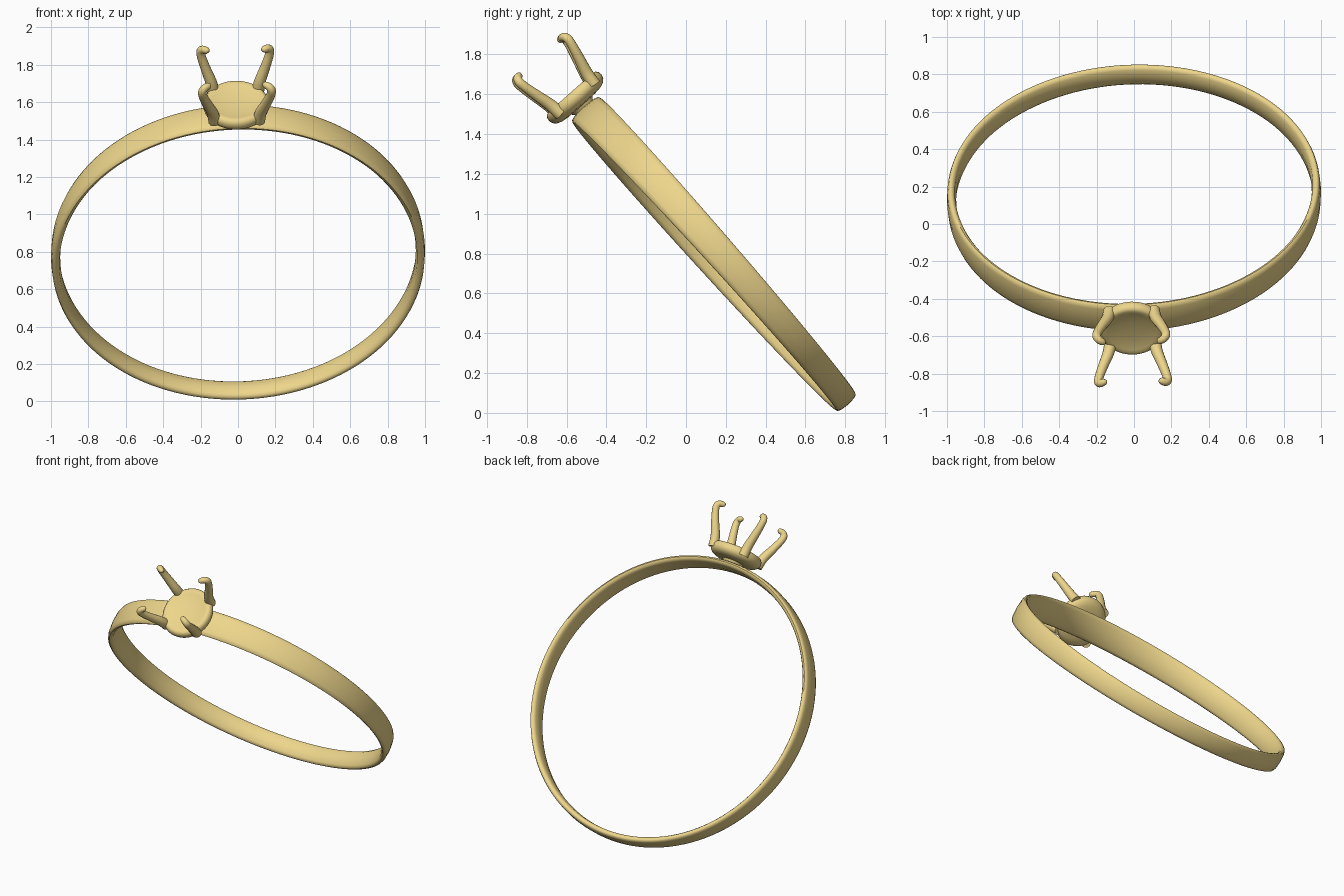
import bpy, bmesh, math
from mathutils import Matrix, Vector

if "Cube" in bpy.data.objects:
    bpy.data.objects.remove(bpy.data.objects["Cube"])

# Ring frame: local x = sideways, local y = towards the head, local z = finger axis
axis = Vector((0.028, -0.747, -0.664)).normalized()
side = Vector((1, 0.02, 0.02))
side = (side - axis * side.dot(axis)).normalized()
up = axis.cross(side)
FRAME = Matrix.Translation((0, 0.15, 0.789)) @ Matrix((side, up, axis)).transposed().to_4x4()

gold = bpy.data.materials.new("gold")
gold.diffuse_color = (0.85, 0.67, 0.26, 1)
gold.use_nodes = True
gold.node_tree.nodes["Principled BSDF"].inputs["Base Color"].default_value = gold.diffuse_color


def loft(name, rings, closed_path=False):
    """Join equal closed loops of points into one smooth skin."""
    bm = bmesh.new()
    loops = [[bm.verts.new(p) for p in r] for r in rings]
    n = len(loops[0])
    pairs = list(zip(loops, loops[1:]))
    if closed_path:
        pairs.append((loops[-1], loops[0]))
    for a, b in pairs:
        for i in range(n):
            j = (i + 1) % n
            bm.faces.new((a[i], a[j], b[j], b[i]))
    if not closed_path:
        bm.faces.new(loops[0])
        bm.faces.new(loops[-1])
    bmesh.ops.recalc_face_normals(bm, faces=bm.faces)
    me = bpy.data.meshes.new(name)
    bm.to_mesh(me)
    bm.free()
    ob = bpy.data.objects.new(name, me)
    bpy.context.collection.objects.link(ob)
    ob.matrix_world = FRAME
    me.materials.append(gold)
    bpy.ops.object.select_all(action='DESELECT')
    ob.select_set(True)
    bpy.context.view_layer.objects.active = ob
    bpy.ops.object.shade_smooth_by_angle(angle=math.radians(45))
    return ob


# Band: softly domed section, wider near the head
section = [(-1, .979), (-.94, .989), (-.7, .996), (0, 1), (.7, .996), (.94, .989), (1, .979),
           (.95, .967), (.75, .957), (0, .951), (-.75, .957), (-.95, .967)]
rings = []
for k in range(128):
    a = 2 * math.pi * k / 128
    w = 0.078 + 0.014 * math.cos(a)
    rings.append([(r * math.sin(a), r * math.cos(a), t * w) for t, r in section])
loft("band", rings, True)


def lathe(name, profile, x0=0.0, n=48):
    loft(name, [[(x0 + r * math.cos(2 * math.pi * i / n), s, r * math.sin(2 * math.pi * i / n))
                 for i in range(n)] for r, s in profile])


# Stem and shallow dished seat
HEAD_X = -0.008
lathe("stem", [(.06, .97), (.06, 1.0), (.085, 1.025)], HEAD_X)
lathe("seat", [(.09, 1.012), (.13, 1.017), (.155, 1.027), (.17, 1.042), (.176, 1.06), (.173, 1.08),
               (.162, 1.094), (.148, 1.097), (.13, 1.093), (.10, 1.087), (.05, 1.083), (.01, 1.082)], HEAD_X)


def spline(pts, steps):
    """Catmull-Rom samples through the control points."""
    p = [Vector(q) for q in pts]
    p = [2 * p[0] - p[1]] + p + [2 * p[-1] - p[-2]]
    out = []
    for i in range(1, len(p) - 2):
        a, b, c, d = p[i - 1:i + 3]
        for k in range(steps):
            t = k / steps
            out.append(0.5 * (2 * b + (c - a) * t + (2 * a - 5 * b + 4 * c - d) * t ** 2
                              + (3 * b - a - 3 * c + d) * t ** 3))
    return out + [p[-2]]


# Four claws: control points are (distance sideways, height, distance along axis, thickness)
claw = [(.118, 1.05, .112, .034), (.130, 1.12, .122, .031), (.158, 1.20, .142, .027),
        (.180, 1.27, .158, .024), (.185, 1.308, .163, .023), (.172, 1.328, .155, .021),
        (.150, 1.331, .140, .017), (.142, 1.329, .134, .006)]
pts = [Vector(q) for q in spline(claw, 5)]
for sx, xname in ((-1, "left"), (1, "right")):
    for sz, zname in ((-1, "upper"), (1, "lower")):
        path = [Vector((HEAD_X + sx * q[0], q[1], sz * q[2])) for q in pts]
        across = Vector((sx * .134, 0, -sz * .142)).normalized()
        rings = []
        for i, c in enumerate(path):
            tan = (path[min(i + 1, len(path) - 1)] - path[max(i - 1, 0)]).normalized()
            nrm = tan.cross(across).normalized()
            bin_ = tan.cross(nrm)
            r = pts[i][3]
            rings.append([c + r * (math.cos(a) * nrm + math.sin(a) * bin_)
                          for a in (2 * math.pi * k / 14 for k in range(14))])
        loft(f"{zname}_{xname}_claw", rings)
